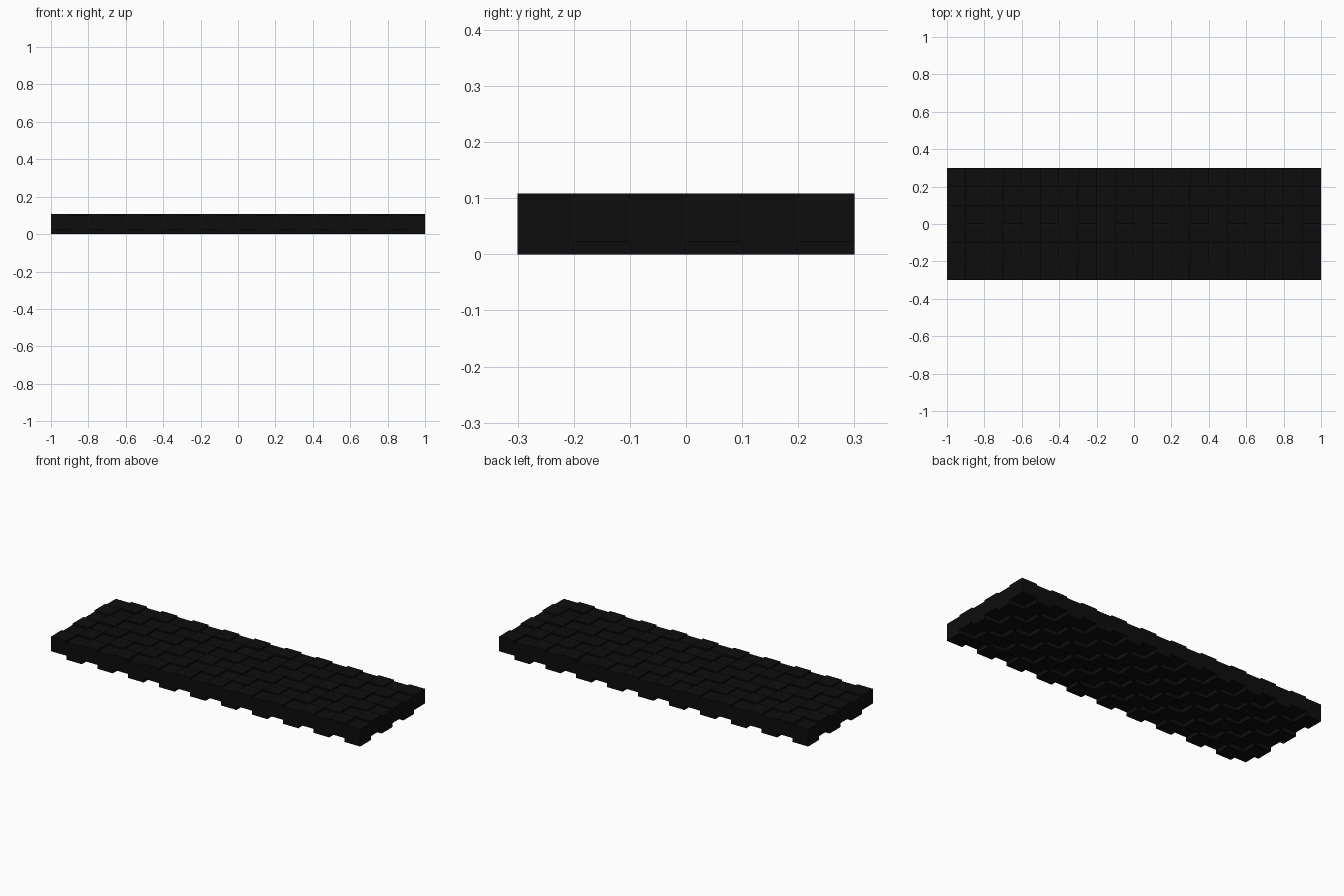
import bpy, bmesh
from mathutils import Matrix, Vector

if "Cube" in bpy.data.objects:
    bpy.data.objects.remove(bpy.data.objects["Cube"])

NX, NY, CELL = 20, 6, 0.1

black = bpy.data.materials.new("black")
black.diffuse_color = (0.004, 0.004, 0.004, 1)
black.use_nodes = True
black.node_tree.nodes["Principled BSDF"].inputs["Base Color"].default_value = black.diffuse_color


def checker_blocks(name, parity, z0, z1):
    """One colour of the checkerboard, as separate square blocks."""
    bm = bmesh.new()
    for i in range(NX):
        for j in range(NY):
            if (i + j) % 2 != parity:
                continue
            centre = Vector(((i + 0.5 - NX / 2) * CELL,
                             (j + 0.5 - NY / 2) * CELL, (z0 + z1) / 2))
            size = Matrix.Diagonal((CELL, CELL, z1 - z0, 1))
            bmesh.ops.create_cube(bm, size=1, matrix=Matrix.Translation(centre) @ size)
    mesh = bpy.data.meshes.new(name)
    bm.to_mesh(mesh)
    bm.free()
    mesh.materials.append(black)
    obj = bpy.data.objects.new(name, mesh)
    bpy.context.collection.objects.link(obj)
    return obj


# Raised blocks alternate with blocks that reach the ground
checker_blocks("raised_blocks", 0, 0.023, 0.1085)
checker_blocks("lower_blocks", 1, 0.0, 0.1)
